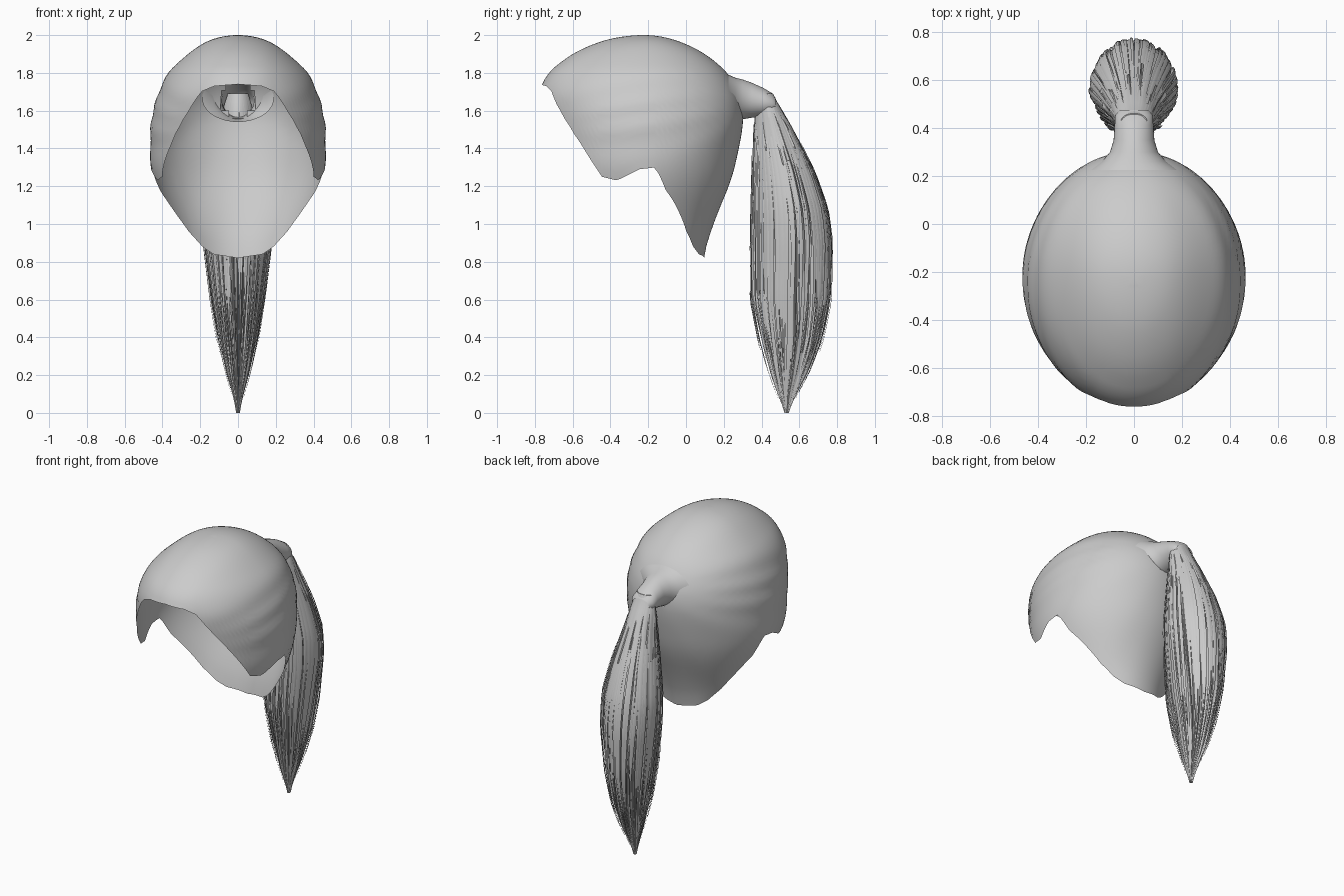
import bpy, bmesh, random
from math import sin, cos, pi, radians, sqrt, atan2, exp
from mathutils import Vector

random.seed(4)
if "Cube" in bpy.data.objects:
    bpy.data.objects.remove(bpy.data.objects["Cube"])

mat = bpy.data.materials.new("hair_grey")
mat.use_nodes = True
GREY = (0.6, 0.6, 0.6, 1)
mat.diffuse_color = GREY
mat.node_tree.nodes["Principled BSDF"].inputs["Base Color"].default_value = GREY


def lookup(table, k):
    """Linear interpolation of the rows of a table sorted by its first column."""
    if k <= table[0][0]:
        return table[0][1:]
    for a, b in zip(table, table[1:]):
        if k <= b[0]:
            f = (k - a[0]) / (b[0] - a[0])
            return [p + (q - p) * f for p, q in zip(a[1:], b[1:])]
    return table[-1][1:]


def skin(bm, rows, closed=True):
    """Join successive rows of vertices with quads."""
    for a, b in zip(rows, rows[1:]):
        n = len(a)
        for i in range(n if closed else n - 1):
            j = (i + 1) % n
            bm.faces.new((a[i], b[i], b[j], a[j]))


def finish(bm, name, angle=50):
    me = bpy.data.meshes.new(name)
    bm.to_mesh(me)
    bm.free()
    me.materials.append(mat)
    ob = bpy.data.objects.new(name, me)
    bpy.context.collection.objects.link(ob)
    bpy.ops.object.select_all(action="DESELECT")
    ob.select_set(True)
    bpy.context.view_layer.objects.active = ob
    bpy.ops.object.shade_smooth_by_angle(angle=radians(angle))
    return ob


# Scalp cap: horizontal ovals, cut off below by a shaped hairline
MID = -0.22
# height: front y, back y, half width
oval = [(2.0, -.22, -.22, 0), (1.98, -.40, -.08, .13), (1.9, -.6, .1, .265),
        (1.8, -.73, .22, .37), (1.7, -.78, .28, .42), (1.6, -.77, .305, .45),
        (1.5, -.75, .3, .465), (1.35, -.73, .27, .465), (1.23, -.71, .24, .45),
        (1.1, -.69, .185, .40), (.96, -.67, .13, .33), (.82, -.65, .09, .29)]
oval = [(sqrt(2 - r[0]), *r[1:]) for r in oval]
# angle from the front: hairline height
hairline = [(0, 1.74), (18, 1.73), (28, 1.70), (37, 1.58), (53, 1.38), (63, 1.25),
            (73, 1.23), (87, 1.29), (97, 1.3), (105, 1.18), (112, 1.12),
            (129, .96), (142, .88), (154, .84), (180, .82)]
KNOT = Vector((0, .3, 1.66))
bm = bmesh.new()
SEG, RINGS = 120, 36
rows = []
for r in range(1, RINGS + 1):
    row = []
    for i in range(SEG):
        a = 2 * pi * i / SEG
        deg = 180 - abs(180 - 360 * i / SEG)
        s = sqrt(2 - lookup(hairline, deg)[0]) * r / RINGS
        # average nearby samples to round the profile
        yf, yb, w = [sum(c) / 3 for c in zip(*(lookup(oval, abs(s + d)) for d in (-.03, 0, .03)))]
        depth = MID - yf if cos(a) > 0 else yb - MID
        z = 2 - s * s
        # shallow combed locks fanning out from the knot
        x, y = w * sin(a), MID - depth * cos(a)
        fan = atan2(abs(x), z - KNOT.z - .15 * (y - KNOT.y))
        k = 1 + .007 * sin(15 * fan + 2 * sin(4 * fan)) * sin(a) ** 2 * min(1, s / .4)
        row.append(bm.verts.new((x * k, MID + (y - MID) * k, z)))
    rows.append(row)
skin(bm, rows)
top = bm.verts.new((0, MID, 2))
for i in range(SEG):
    bm.faces.new((top, rows[0][i], rows[0][(i + 1) % SEG]))
# opening where the hair is gathered
bmesh.ops.delete(bm, geom=[v for v in bm.verts
                           if v.co.y > 0 and (v.co.x ** 2 + (v.co.z - KNOT.z) ** 2) < .075 ** 2],
                 context="VERTS")
bmesh.ops.recalc_face_normals(bm, faces=bm.faces)
finish(bm, "scalp_hair")

# Gathered neck of the ponytail: y, centre z, half width, half height
neck = [(.225, 1.665, .19, .125), (.26, 1.66, .135, .115), (.30, 1.66, .1, .105),
        (.35, 1.655, .085, .092), (.41, 1.645, .081, .075), (.455, 1.635, .078, .058),
        (.475, 1.63, .06, .035)]
bm = bmesh.new()
rows = [[bm.verts.new((rx * cos(a), y, z + rz * sin(a)))
         for a in (2 * pi * i / 40 for i in range(40))] for y, z, rx, rz in neck]
skin(bm, rows)
bmesh.ops.recalc_face_normals(bm, faces=bm.faces)
finish(bm, "ponytail_neck")

# Ponytail outline: height, inner y, outer y, half width
tail = [(0, .525, .54, .008), (.1, .485, .585, .03), (.2, .45, .64, .06), (.38, .40, .71, .1),
        (.6, .35, .76, .14), (.9, .345, .772, .18), (1.08, .348, .75, .185), (1.28, .352, .68, .15),
        (1.5, .355, .57, .1), (1.62, .37, .50, .08), (1.69, .40, .455, .05)]


def tail_point(a, z, scale=1.0):
    yi, yo, w = [sum(c) / 3 for c in zip(*(lookup(tail, z + d) for d in (-.03, 0, .03)))]
    c, h = (yi + yo) / 2, (yo - yi) / 2
    narrow = 1 - .25 * max(0, -sin(a))
    return Vector((w * cos(a) * scale * narrow, c + h * sin(a) * scale, z))


# Fluted ponytail core
bm = bmesh.new()
FLUTES = 44
groove = [random.uniform(.86, .96) if i % 2 else random.uniform(.96, 1.0) for i in range(FLUTES * 2)]
rows = []
for k in range(41):
    z = 1.69 * (1 - k / 40)
    rows.append([bm.verts.new(tail_point(pi * i / FLUTES + .05 * sin(3 * z + i), z,
                                         1 - (1 - g) * min(1, k / 10)))
                 for i, g in enumerate(groove)])
skin(bm, rows)
bm.faces.new(rows[0])
bm.faces.new(rows[-1])
bmesh.ops.recalc_face_normals(bm, faces=bm.faces)
finish(bm, "ponytail_core", 60)

# Loose strands laid over the core, each a tapering ribbon with its own tip height
bm = bmesh.new()
for n in range(90):
    a = 2 * pi * n / 90 + random.uniform(-.04, .04)
    end = random.uniform(.05, .38)
    start = random.uniform(1.3, 1.6)
    scale = random.uniform(.98, 1.03)
    half = random.uniform(.025, .06)
    drift = random.uniform(-.12, .12)
    rows = []
    for k in range(19):
        t = k / 18
        z = start + (end - start) * t
        wide = half * (1 - t ** 3) + .004
        grow = scale * (1 + .12 * t ** 4)
        rows.append([bm.verts.new(tail_point(a + drift * t + s * wide, z, grow + .01 * (s == 0)))
                     for s in (-1, 0, 1)])
    skin(bm, rows, closed=False)
finish(bm, "ponytail_strands", 60)
